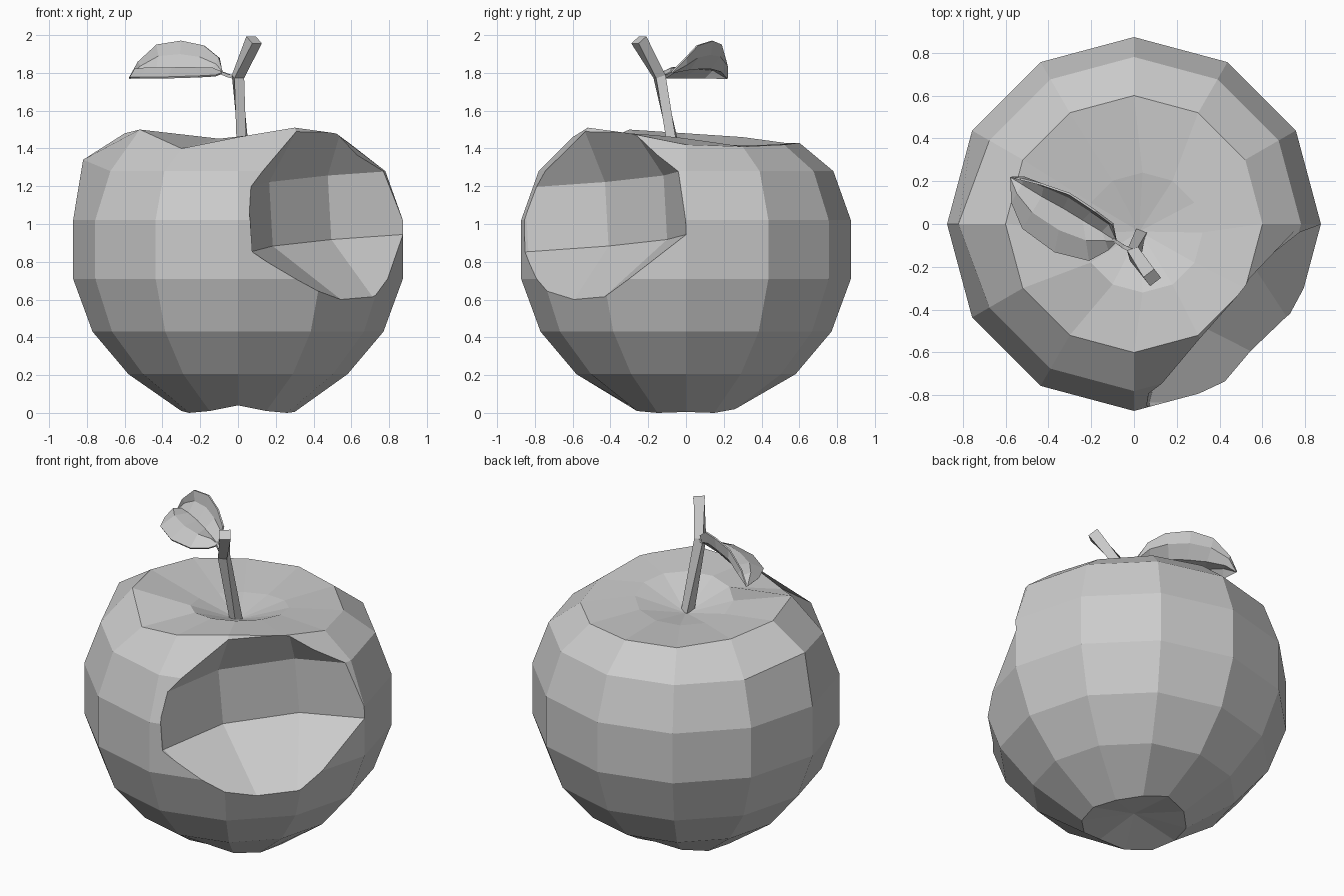
import bpy, bmesh, math
from mathutils import Vector, Matrix

old = bpy.data.objects.get("Cube")
if old:
    bpy.data.objects.remove(old, do_unlink=True)

grey = bpy.data.materials.new("light_grey")
grey.use_nodes = True
COLOUR = (0.6, 0.6, 0.6, 1)
grey.diffuse_color = COLOUR
grey.node_tree.nodes["Principled BSDF"].inputs["Base Color"].default_value = COLOUR


def make(name, bm):
    bmesh.ops.recalc_face_normals(bm, faces=bm.faces)
    mesh = bpy.data.meshes.new(name)
    bm.to_mesh(mesh)
    bm.free()
    mesh.materials.append(grey)
    ob = bpy.data.objects.new(name, mesh)
    bpy.context.collection.objects.link(ob)
    return ob


def apply_modifier(ob, name):
    bpy.context.view_layer.objects.active = ob
    bpy.ops.object.modifier_apply(modifier=name)


def loft(rings, start=None, end=None):
    """Bridge closed rings of points; ends are capped flat or to a point."""
    bm = bmesh.new()
    rows = [[bm.verts.new(p) for p in ring] for ring in rings]
    n = len(rows[0])
    for a, b in zip(rows, rows[1:]):
        for i in range(n):
            j = (i + 1) % n
            bm.faces.new((a[i], a[j], b[j], b[i]))
    for row, tip in ((rows[0], start), (rows[-1], end)):
        if tip is None:
            bm.faces.new(row)
        else:
            t = bm.verts.new(tip)
            for i in range(n):
                bm.faces.new((row[i], row[(i + 1) % n], t))
    return bm


def ring(r, z, n=12, cx=0, cy=0, turn=0):
    """Circle of points; z is one height or a list of heights."""
    heights = z if isinstance(z, (list, tuple)) else [z] * n
    return [Vector((cx + r * math.cos(turn + math.tau * i / n),
                    cy + r * math.sin(turn + math.tau * i / n), heights[i])) for i in range(n)]


# Fruit body: twelve-sided lathe with uneven ends and a tilted dimple
foot = ring(0.3, (0.005, 0, 0.02, 0.055, 0.03, 0.01, 0.01, 0, 0.01, 0.04, 0.01, 0))
shoulder = ring(0.78, 1.28)
shoulder[6] = Vector((-0.82, 0, 1.34))
rim = ring(0.6, (1.42, 1.41, 1.42, 1.43, 1.43, 1.46, 1.48, 1.5, 1.4, 1.46, 1.51, 1.48))
dimple_heights = [1.435 + 0.04 * math.cos(math.tau * i / 12 + 0.95) for i in range(12)]
dimple = ring(0.28, dimple_heights, cx=0.04, cy=-0.04)
profile = ((0.58, 0.205), (0.77, 0.43), (0.873, 0.71), (0.873, 1.02))
body_rings = [foot] + [ring(r, z) for r, z in profile] + [shoulder, rim, dimple]
body = make("fruit_body", loft(body_rings, (0, 0, 0.075), (0.025, -0.035, 1.35)))

# Bite: faceted ball cut out of the front corner
bite_profile = ((0.4, -0.5), (0.85, -0.17), (0.85, 0.17), (0.65, 0.46))
facing = math.radians(135 - 15)
bite = make("bite_cutter", loft([ring(r, z, turn=facing) for r, z in bite_profile]))
tilt = Matrix.Rotation(math.radians(4.5), 4, Vector((1, -1, 0)))
bite.data.transform(Matrix.Translation((0.91, -0.845, 1.07)) @ tilt)
bite.hide_render = True
cut = body.modifiers.new("bite", "BOOLEAN")
cut.operation = "DIFFERENCE"
cut.solver = "EXACT"
cut.object = bite
apply_modifier(body, "bite")
bpy.data.objects.remove(bite, do_unlink=True)


# Stem and leaf stalk: square tubes along short paths
def square_tube(name, path, radii):
    pts = [Vector(p) for p in path]
    rings = []
    for i, (p, r) in enumerate(zip(pts, radii)):
        d = (pts[min(i + 1, len(pts) - 1)] - pts[max(i - 1, 0)]).normalized()
        q = d.to_track_quat("Z", "Y")
        rings.append([p + q @ c for c in ring(r, 0, 4, turn=math.pi / 4)])
    return make(name, loft(rings))


square_tube("stem", [(0.03, -0.05, 1.32), (0, -0.14, 1.78), (0.085, -0.25, 1.975)],
            (0.038, 0.038, 0.045))
square_tube("leaf_stalk", [(0, -0.13, 1.775), (-0.05, -0.105, 1.785), (-0.1, -0.07, 1.805)],
            (0.015, 0.012, 0.01))

# Leaf: one half stands up from the midrib, the other lies flat
base, tip = Vector((-0.08, -0.08, 1.8)), Vector((-0.575, 0.22, 1.77))
upper = [(-0.1, 0, 1.88), (-0.18, 0.06, 1.945), (-0.3, 0.14, 1.97),
         (-0.43, 0.185, 1.95), (-0.53, 0.21, 1.86)]
midrib = [(-0.15, -0.035, 1.81), (-0.24, 0.02, 1.82), (-0.33, 0.075, 1.825),
          (-0.43, 0.13, 1.825), (-0.52, 0.185, 1.81)]
lower = [(-0.12, -0.12, 1.785), (-0.21, -0.17, 1.78), (-0.37, -0.13, 1.775),
         (-0.52, -0.02, 1.775), (-0.57, 0.1, 1.775)]


def between(a, b, bulge):
    return [(Vector(p) + Vector(q)) / 2 + Vector(bulge) for p, q in zip(a, b)]


rows = [upper, between(upper, midrib, (0.01, 0.02, 0)), midrib,
        between(midrib, lower, (0, 0, 0.025)), lower]
bm = bmesh.new()
first, last = bm.verts.new(base), bm.verts.new(tip)
grid = [[bm.verts.new(p) for p in row] for row in rows]
for a, b in zip(grid, grid[1:]):
    bm.faces.new((first, a[0], b[0]))
    for i in range(len(a) - 1):
        bm.faces.new((a[i], a[i + 1], b[i + 1], b[i]))
    bm.faces.new((a[-1], last, b[-1]))
leaf = make("leaf", bm)
thick = leaf.modifiers.new("thickness", "SOLIDIFY")
thick.thickness = 0.01
thick.offset = 0
apply_modifier(leaf, "thickness")
